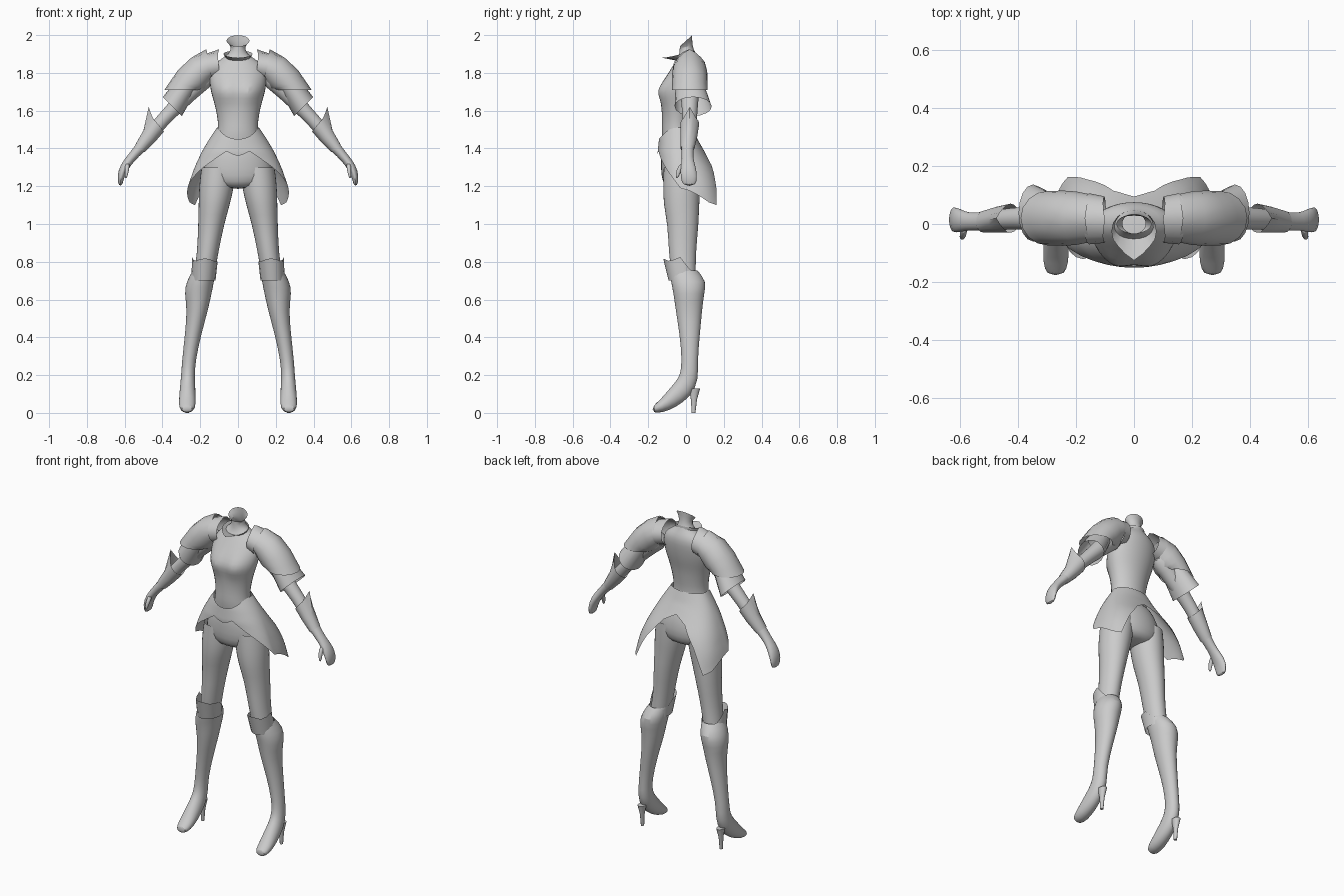
import bpy, bmesh, math
from mathutils import Vector, Euler

SEG = 16
grey = bpy.data.materials.new("plain grey")
grey.diffuse_color = (0.6, 0.6, 0.6, 1)


def finish(name, bm, mirror=False, smooth=0, angle=50):
    """Turn a bmesh into a shaded, optionally mirrored object."""
    bmesh.ops.recalc_face_normals(bm, faces=bm.faces)
    me = bpy.data.meshes.new(name)
    bm.to_mesh(me)
    bm.free()
    me.materials.append(grey)
    ob = bpy.data.objects.new(name, me)
    bpy.context.collection.objects.link(ob)
    bpy.ops.object.select_all(action='DESELECT')
    ob.select_set(True)
    bpy.context.view_layer.objects.active = ob
    bpy.ops.object.shade_smooth_by_angle(angle=math.radians(angle))
    if smooth:
        ob.modifiers.new("soften", 'SUBSURF').levels = smooth
        ob.modifiers["soften"].render_levels = smooth
    if mirror:
        m = ob.modifiers.new("other side", 'MIRROR')
        m.use_mirror_merge = False
    return ob


def loft(name, rings, caps=(False, False), tips=None, bulge=None, **kw):
    """Skin ellipses (x, y, z, rx, ry, pitch, roll); tips pull rim points out."""
    bm = bmesh.new()
    loops = []
    for r in rings:
        x, y, z, rx, ry, pitch, roll = tuple(r) + (0,) * (7 - len(r))
        rot = Euler((math.radians(pitch), math.radians(roll), 0)).to_matrix()
        loop = []
        for i in range(SEG):
            a = math.tau * i / SEG
            co = rot @ Vector((rx * math.cos(a), ry * math.sin(a), 0))
            co += Vector((x, y, z))
            if bulge:
                co = bulge(co)
            loop.append(bm.verts.new(co))
        loops.append(loop)
    for (ring, i), target in (tips or {}).items():
        loop = loops[ring]
        move = Vector(target) - loop[i].co
        for k, w in ((-1, .4), (0, 1), (1, .4)):
            loop[(i + k) % SEG].co += move * w
    for a, b in zip(loops, loops[1:]):
        for i in range(SEG):
            j = (i + 1) % SEG
            bm.faces.new((a[i], a[j], b[j], b[i]))
    if caps[0]:
        bm.faces.new(loops[0])
    if caps[1]:
        bm.faces.new(loops[-1])
    return finish(name, bm, **kw)


def lerp(table, v, col=1):
    """Piecewise linear lookup on the first column."""
    if v <= table[0][0]:
        return table[0][col]
    for p, q in zip(table, table[1:]):
        if v <= q[0]:
            return p[col] + (q[col] - p[col]) * (v - p[0]) / (q[0] - p[0])
    return table[-1][col]


# Torso with bust
def bust(co):
    if co.y < -.03:
        d = ((abs(co.x) - .068) / .05) ** 2 + ((co.z - 1.705) / .055) ** 2
        co.y -= .045 * math.exp(-d)
    return co


loft("torso", [
    (0, -.04, 1.40, .13, .08), (0, -.05, 1.47, .112, .082),
    (0, -.05, 1.52, .106, .079), (0, -.046, 1.58, .114, .083),
    (0, -.042, 1.64, .128, .087), (0, -.036, 1.69, .144, .094),
    (0, -.028, 1.73, .152, .095), (0, -.015, 1.78, .155, .09),
    (0, .005, 1.84, .14, .075), (0, .01, 1.875, .09, .055),
    (0, .007, 1.90, .046, .043), (0, 0, 1.94, .035, .034, 10),
    (0, 0, 1.97, .062, .045, 42)], bulge=bust, smooth=1)

# Flared collar
loft("collar", [(0, 0, 1.865, .055, .05), (0, -.025, 1.90, .078, .075, 14)],
     tips={(1, 12): (0, -.125, 1.88)})

# Hips and under-shorts
loft("hips", [
    (0, -.04, 1.45, .115, .08), (0, -.03, 1.38, .16, .105),
    (0, -.02, 1.29, .192, .116), (0, -.02, 1.22, .18, .108),
    (0, -.02, 1.185, .09, .075)], caps=(True, True), smooth=1)

# Legs
loft("thigh", [
    (.105, -.02, 1.30, .09, .10), (.113, -.022, 1.20, .096, .102),
    (.126, -.025, 1.10, .084, .096), (.142, -.015, 1.0, .07, .084),
    (.160, -.02, .85, .057, .073), (.18, -.012, .72, .055, .065)],
    mirror=True, smooth=1)
loft("boot", [
    (.18, -.012, .755, .06, .074), (.20, .015, .695, .075, .097),
    (.212, .015, .635, .074, .083), (.213, .015, .55, .057, .072),
    (.237, .02, .42, .044, .055), (.262, .02, .27, .036, .041),
    (.265, .018, .19, .037, .052, -15), (.267, -.01, .13, .042, .057, -45),
    (.268, -.075, .073, .045, .05, -62), (.269, -.13, .035, .045, .036, -82),
    (.27, -.178, .018, .032, .018, -90)],
    caps=(False, True), mirror=True, smooth=1)
loft("boot_heel", [
    (.268, .045, .13, .022, .03), (.268, .042, .07, .012, .016),
    (.268, .04, 0, .009, .01)], caps=(True, True), mirror=True)
loft("boot_cuff", [
    (.183, -.012, .70, .064, .08), (.175, -.03, .775, .066, .1, -25)],
    tips={(1, 0): (.243, -.03, .825), (1, 8): (.108, -.03, .80)}, mirror=True)

# Armoured skirt: arched front and back, long points behind the sides
SHAPE = [(1.10, .285, -.13, .21), (1.20, .265, -.135, .185),
         (1.30, .23, -.145, .15), (1.38, .193, -.15, .10),
         (1.45, .152, -.143, .06), (1.51, .112, -.132, .035)]
HEM = [(0, 1.36), (15, 1.385), (35, 1.33), (60, 1.265), (90, 1.19),
       (120, 1.115), (135, 1.10), (150, 1.24), (165, 1.35), (180, 1.39)]
bm = bmesh.new()
N, ROWS = 72, 10
grid = []
for i in range(N):
    deg = 360 * i / N
    th = math.radians(deg)
    s, c = math.sin(th), math.cos(th)
    low = lerp(HEM, min(deg, 360 - deg))
    top = 1.51 - .06 * max(0, c) ** 3
    col = []
    for k in range(ROWS + 1):
        z = top + (low - top) * k / ROWS
        rx, yf, yb = (lerp(SHAPE, z, n) for n in (1, 2, 3))
        mid = -.03
        e = 1 - .35 * min(1, max(0, (1.5 - z) / .25))   # squarer lower down
        x = math.copysign(rx * abs(s) ** e, s)
        y = mid + (yf - mid if c > 0 else yb - mid) * abs(c) ** (e if c < 0 else 1)
        col.append(bm.verts.new((x, y, z)))
    grid.append(col)
for i in range(N):
    a, b = grid[i], grid[(i + 1) % N]
    for k in range(ROWS):
        bm.faces.new((a[k], a[k + 1], b[k + 1], b[k]))
finish("skirt", bm)

# Arms and hands
loft("arm", [
    (.14, .02, 1.80, .06, .06, 0, -55), (.22, .02, 1.74, .055, .055, 0, -45),
    (.31, .02, 1.64, .043, .045, 0, -45), (.40, .02, 1.55, .036, .038, 0, -45),
    (.46, .015, 1.475, .038, .037, 0, -42), (.52, .008, 1.40, .029, .034, 0, -42),
    (.57, .008, 1.345, .023, .029, 0, -40), (.603, .012, 1.30, .025, .042, 0, -30),
    (.622, .015, 1.25, .019, .045, 0, -10), (.622, .018, 1.20, .010, .036, 0, 10)],
    caps=(True, True), mirror=True, smooth=1)
loft("thumb", [
    (.585, -.012, 1.325, .013, .016), (.588, -.04, 1.285, .012, .014),
    (.594, -.048, 1.24, .006, .007)], caps=(True, True), mirror=True, smooth=1)
loft("bracer", [
    (.52, .008, 1.40, .031, .037, 0, -42), (.47, .015, 1.465, .043, .045, 0, -45),
    (.425, .02, 1.53, .052, .05, 0, -50)],
    tips={(2, 0): (.473, .02, 1.62)}, mirror=True)

# Shoulder armour: inner band, domed plate and flared sleeve
loft("shoulder_band", [
    (.102, .015, 1.84, .07, .08, 0, -85), (.155, .018, 1.83, .072, .088, 0, -75)],
    tips={(0, 0): (.10, .015, 1.925)}, mirror=True)
loft("shoulder_plate", [
    (.15, .02, 1.835, .07, .082, 0, -80), (.20, .02, 1.81, .085, .092, 0, -58),
    (.245, .02, 1.765, .088, .095, 0, -35), (.272, .02, 1.735, .088, .094, 0, -15),
    (.295, .02, 1.71, .095, .094)],
    tips={(0, 0): (.168, .02, 1.925)}, mirror=True)
loft("shoulder_sleeve", [
    (.27, .02, 1.74, .06, .075, 0, -35),
    (.347, .038, 1.622, .071, .098, 0, -45)], mirror=True)
